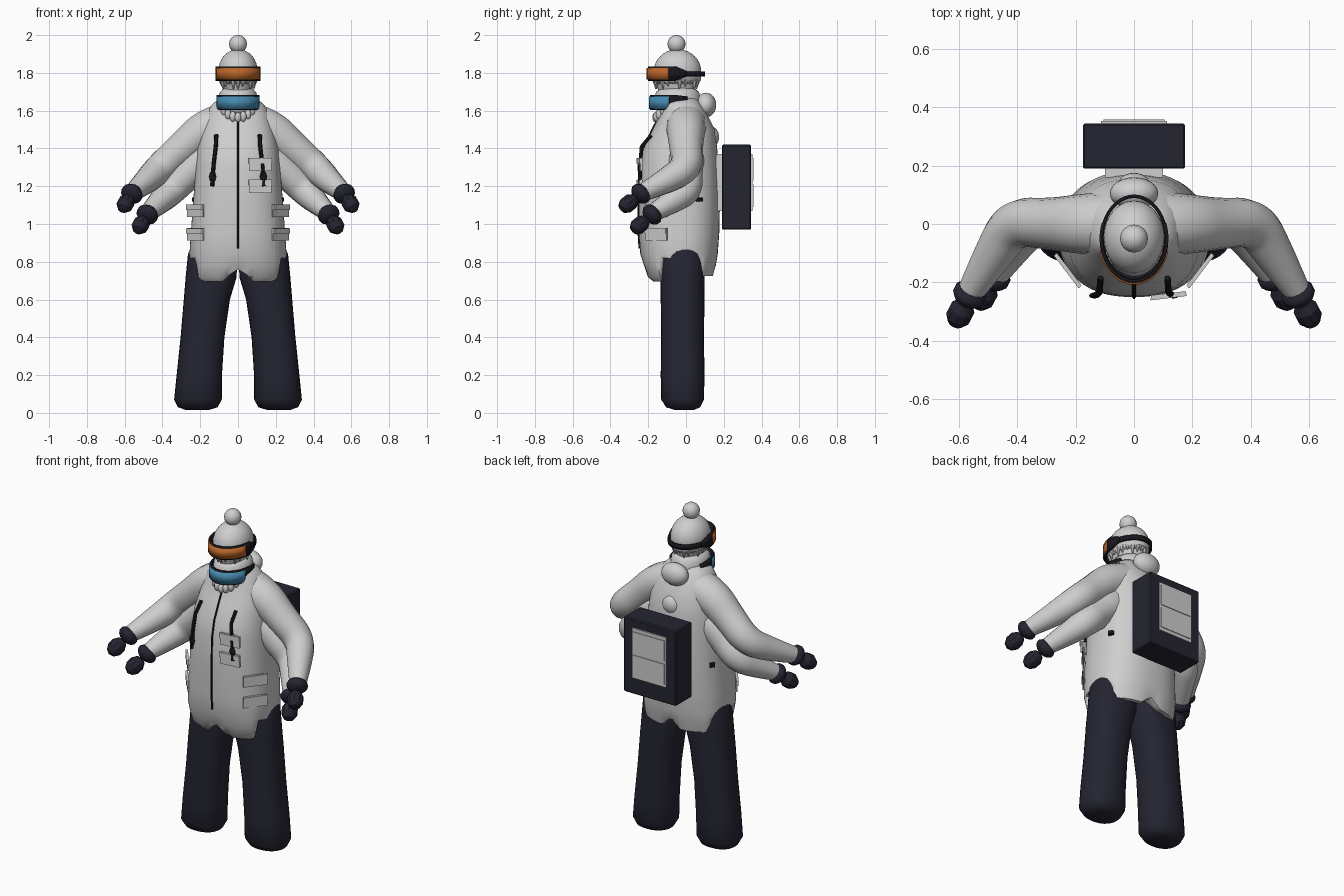
import bpy, bmesh, math
from mathutils import Vector

cube = bpy.data.objects.get("Cube")
if cube:
    bpy.data.objects.remove(cube, do_unlink=True)


def material(name, rgb):
    m = bpy.data.materials.new(name)
    m.use_nodes = True
    m.diffuse_color = (*rgb, 1)
    bsdf = m.node_tree.nodes["Principled BSDF"]
    bsdf.inputs["Base Color"].default_value = (*rgb, 1)
    bsdf.inputs["Roughness"].default_value = 0.8
    return m


LIGHT = material("pale grey", (0.62, 0.62, 0.62))
NAVY = material("dark navy", (0.018, 0.018, 0.032))
BLACK = material("black trim", (0.008, 0.008, 0.012))
ORANGE = material("orange lens", (0.5, 0.13, 0.02))
BLUE = material("blue mask", (0.06, 0.25, 0.42))


def finish(name, mesh, mat, smooth=40):
    ob = bpy.data.objects.new(name, mesh)
    bpy.context.collection.objects.link(ob)
    mesh.materials.clear()
    mesh.materials.append(mat)
    if smooth:
        bpy.ops.object.select_all(action="DESELECT")
        ob.select_set(True)
        bpy.context.view_layer.objects.active = ob
        bpy.ops.object.shade_smooth_by_angle(angle=math.radians(smooth))
    return ob


def from_bmesh(name, bm, mat, smooth=40):
    bmesh.ops.recalc_face_normals(bm, faces=bm.faces)
    mesh = bpy.data.meshes.new(name)
    bm.to_mesh(mesh)
    bm.free()
    return finish(name, mesh, mat, smooth)


def loft(name, mat, rings, n=2.0, seg=40, floor=None, smooth=50):
    """Rings are (z, centre x, centre y, half width, half depth)."""
    bm = bmesh.new()
    loops = []
    for z, cx, cy, rx, ry in rings:
        loop = []
        for i in range(seg):
            a = math.tau * i / seg
            c, s = math.cos(a), math.sin(a)
            x = cx + rx * math.copysign(abs(c) ** (2 / n), c)
            y = cy + ry * math.copysign(abs(s) ** (2 / n), s)
            loop.append(bm.verts.new((x, y, max(z, floor(c, s)) if floor else z)))
        loops.append(loop)
    for lo, hi in zip(loops, loops[1:]):
        for i in range(seg):
            j = (i + 1) % seg
            bm.faces.new((lo[i], lo[j], hi[j], hi[i]))
    bm.faces.new(loops[0])
    bm.faces.new(loops[-1])
    return from_bmesh(name, bm, mat, smooth)


def tube(name, mat, points, kind="NURBS", depth=1.0):
    """Points are (x, y, z, radius)."""
    cu = bpy.data.curves.new(name, "CURVE")
    cu.dimensions = "3D"
    cu.bevel_depth = depth
    cu.bevel_resolution = 5 if kind == "NURBS" else 1
    cu.use_fill_caps = True
    sp = cu.splines.new(kind)
    sp.points.add(len(points) - 1)
    for p, (x, y, z, r) in zip(sp.points, points):
        p.co, p.radius = (x, y, z, 1), r
    if kind == "NURBS":
        sp.order_u, sp.use_endpoint_u, sp.resolution_u = 3, True, 8
    tmp = bpy.data.objects.new(name + "_path", cu)
    mesh = bpy.data.meshes.new_from_object(tmp)
    bpy.data.objects.remove(tmp)
    return finish(name, mesh, mat, 50)


def ball(name, mat, loc, size, direction=(0, 0, 1), seg=24, smooth=60):
    bm = bmesh.new()
    bmesh.ops.create_uvsphere(bm, u_segments=seg, v_segments=seg // 2, radius=1)
    ob = from_bmesh(name, bm, mat, smooth)
    ob.location, ob.scale = loc, size
    ob.rotation_euler = Vector(direction).to_track_quat("Z", "Y").to_euler()
    return ob


def box(name, mat, loc, size, turn=0.0, bevel=0.0):
    bm = bmesh.new()
    bmesh.ops.create_cube(bm, size=1)
    bmesh.ops.scale(bm, vec=size, verts=bm.verts)
    if bevel:
        bmesh.ops.bevel(bm, geom=bm.edges[:], offset=bevel, segments=1, affect="EDGES")
    ob = from_bmesh(name, bm, mat, 0)
    ob.location, ob.rotation_euler.z = loc, turn
    return ob


def band(name, mat, rx, ry, stations, cy=-0.05, thick=0.012):
    """Strip round the head; stations are (degrees from front, low z, high z)."""
    bm = bmesh.new()
    prev = None
    for (a0, l0, h0), (a1, l1, h1) in zip(stations, stations[1:]):
        steps = max(2, int((a1 - a0) / 8))
        for k in range(steps + 1):
            t = k / steps
            a = math.radians(a0 + (a1 - a0) * t)
            x, y = rx * math.sin(a), cy - ry * math.cos(a)
            pair = [bm.verts.new((x, y, l0 + (l1 - l0) * t)),
                    bm.verts.new((x, y, h0 + (h1 - h0) * t))]
            if prev:
                bm.faces.new((prev[0], pair[0], pair[1], prev[1]))
            prev = pair
    bmesh.ops.remove_doubles(bm, verts=bm.verts, dist=0.0005)
    ob = from_bmesh(name, bm, mat, 40)
    mod = ob.modifiers.new("thickness", "SOLIDIFY")
    mod.thickness, mod.offset = thick, 0
    return ob


# Jacket with a stepped hem: high at the hips, low at the front and back
def hem(c, s):
    if abs(s) < 0.5:
        return 0.82
    if s < 0:
        return 0.695 + 0.065 * max(0, 1 - abs(c) / 0.3)
    return 0.725 + 0.05 * max(0, 1 - abs(c) / 0.2)


loft("jacket", LIGHT, [
    (0.86, 0, -0.02, 0.03, 0.03), (0.69, 0, -0.03, 0.22, 0.15),
    (0.72, 0, -0.03, 0.245, 0.175), (0.78, 0, -0.032, 0.255, 0.19),
    (0.84, 0, -0.037, 0.257, 0.205), (0.95, 0, -0.037, 0.25, 0.213),
    (1.12, 0, -0.035, 0.237, 0.215), (1.3, 0, -0.037, 0.225, 0.21),
    (1.4, 0, -0.03, 0.215, 0.195), (1.5, 0, -0.012, 0.195, 0.165),
    (1.58, 0, -0.012, 0.17, 0.125), (1.63, 0, -0.02, 0.14, 0.105),
    (1.665, 0, -0.03, 0.1, 0.09)], n=2.4, seg=64, floor=hem)

# Head, collar and knitted hat
loft("collar", LIGHT, [
    (1.57, 0, -0.04, 0.07, 0.09), (1.6, 0, -0.04, 0.1, 0.115),
    (1.65, 0, -0.045, 0.105, 0.125), (1.695, 0, -0.045, 0.098, 0.115),
    (1.72, 0, -0.045, 0.075, 0.09)])
loft("head", LIGHT, [(1.68, 0, -0.05, 0.065, 0.085), (1.73, 0, -0.05, 0.08, 0.105),
                     (1.78, 0, -0.05, 0.09, 0.115)])
hat = [(1.745, 0, -0.05, 0.085, 0.11), (1.76, 0, -0.05, 0.1, 0.13)]
for k in range(9):
    t = math.radians(k * 10.8)
    hat.append((1.81 + 0.115 * math.sin(t), 0, -0.045, 0.104 * math.cos(t), 0.125 * math.cos(t)))
loft("hat", LIGHT, hat)
ball("pompom", LIGHT, (0, -0.05, 1.953), (0.048,) * 3, seg=16)
ball("hood_roll", LIGHT, (0, 0.105, 1.63), (0.083, 0.055, 0.065))
ball("hood_tip", LIGHT, (0, 0.135, 1.46), (0.055, 0.04, 0.055))

# Tufts of hair below the hat and fur below the mask
for k in range(22):
    a = math.tau * k / 22
    tube("hair_tuft", LIGHT, [
        (0.09 * math.sin(a), -0.05 - 0.115 * math.cos(a), 1.765, 0.016),
        (0.085 * math.sin(a), -0.05 - 0.11 * math.cos(a), 1.715 + 0.012 * (k % 3), 0.003)], "POLY")
for k in range(-3, 4):
    a = math.radians(k * 16)
    ball("fur_tuft", LIGHT, (0.1 * math.sin(a), -0.04 - 0.12 * math.cos(a), 1.565 + 0.004 * k * k),
         (0.018, 0.018, 0.028), seg=10)

# Goggles and face mask
band("goggle_strap", BLACK, 0.11, 0.145, [(-180, 1.78, 1.808), (0, 1.78, 1.808), (180, 1.78, 1.808)])
band("goggle_frame", BLACK, 0.112, 0.146, [
    (-112, 1.782, 1.808), (-88, 1.758, 1.834), (88, 1.758, 1.834), (112, 1.782, 1.808)])
band("goggle_lens", ORANGE, 0.114, 0.15, [(-74, 1.766, 1.825), (74, 1.766, 1.825)], thick=0.016)
band("mask_frame", BLACK, 0.109, 0.135, [
    (-115, 1.65, 1.675), (-85, 1.603, 1.684), (85, 1.603, 1.684), (115, 1.65, 1.675)])
band("face_mask", BLUE, 0.111, 0.139, [(-74, 1.61, 1.676), (74, 1.61, 1.676)], thick=0.016)

for s, side in ((1, "left"), (-1, "right")):
    # Trouser legs
    loft(side + "_leg", NAVY, [
        (0.015, s * 0.215, -0.01, 0.06, 0.05), (0.03, s * 0.213, -0.015, 0.105, 0.09),
        (0.07, s * 0.212, -0.018, 0.126, 0.113), (0.2, s * 0.205, -0.018, 0.12, 0.116),
        (0.4, s * 0.188, -0.018, 0.116, 0.113), (0.6, s * 0.165, -0.018, 0.122, 0.116),
        (0.72, s * 0.142, -0.018, 0.135, 0.117), (0.84, s * 0.135, -0.018, 0.13, 0.117),
        (0.95, s * 0.12, -0.018, 0.1, 0.1)], n=2.3, seg=28)
    # Two pairs of arms with cuffs and mittens
    tube(side + "_upper_arm", LIGHT, [
        (s * 0.08, 0, 1.53, 0.11), (s * 0.17, 0.0, 1.51, 0.105), (s * 0.29, 0.0, 1.405, 0.088),
        (s * 0.41, 0.01, 1.3, 0.082), (s * 0.48, -0.1, 1.23, 0.07), (s * 0.565, -0.24, 1.16, 0.045)])
    tube(side + "_lower_arm", LIGHT, [
        (s * 0.08, 0, 1.4, 0.1), (s * 0.17, 0.0, 1.35, 0.1), (s * 0.26, 0.0, 1.27, 0.086),
        (s * 0.35, 0.01, 1.18, 0.08), (s * 0.41, -0.07, 1.12, 0.066), (s * 0.48, -0.18, 1.055, 0.045)])
    for pair, cuff, hand in (("upper", (0.562, -0.24, 1.16), (0.595, -0.305, 1.108)),
                             ("lower", (0.48, -0.18, 1.05), (0.515, -0.245, 0.995))):
        p, q = Vector((s * cuff[0], *cuff[1:])), Vector((s * hand[0], *hand[1:]))
        ball(f"{side}_{pair}_cuff", NAVY, p, (0.06, 0.06, 0.04), q - p, seg=14)
        ball(f"{side}_{pair}_mitten", NAVY, q, (0.047, 0.047, 0.058), q - p, seg=10, smooth=30)
    # Hip pockets, chest drawstring and back tab
    for z in (1.07, 0.945):
        box(side + "_hip_pocket", LIGHT, (s * 0.225, -0.157, z), (0.14, 0.008, 0.066), s * 0.92)
        box(side + "_hip_pocket_flap", LIGHT, (s * 0.229, -0.162, z + 0.018), (0.14, 0.008, 0.028), s * 0.92)
    tube(side + "_drawstring", BLACK, [
        (s * 0.115, -0.185, 1.47, 0.011), (s * 0.118, -0.235, 1.41, 0.011),
        (s * 0.13, -0.243, 1.31, 0.011), (s * 0.137, -0.245, 1.2, 0.011)], "POLY")
    ball(side + "_drawstring_toggle", BLACK, (s * 0.135, -0.245, 1.25), (0.02, 0.01, 0.03), seg=8)
    box(side + "_back_tab", BLACK, (s * 0.222, 0.07, 1.13), (0.03, 0.03, 0.022), s * 0.8)

# Front zip and chest pockets
tube("zip", BLACK, [(0, -0.142, 1.57, 0.006), (0, -0.178, 1.5, 0.006), (0, -0.226, 1.4, 0.006),
                    (0, -0.248, 1.3, 0.006), (0, -0.251, 1.12, 0.006), (0, -0.251, 0.95, 0.006),
                    (0, -0.246, 0.87, 0.006)], "POLY")
for z in (1.315, 1.2):
    box("chest_pocket", LIGHT, (0.118, -0.243, z), (0.12, 0.012, 0.07), 0.12)
    box("chest_pocket_flap", LIGHT, (0.118, -0.25, z + 0.02), (0.124, 0.008, 0.028), 0.12)

# Backpack with a pale panel
box("backpack", NAVY, (0, 0.267, 1.195), (0.35, 0.155, 0.45), bevel=0.006)
box("backpack_panel", LIGHT, (0, 0.348, 1.22), (0.225, 0.009, 0.3))
for z in (1.29, 1.15):
    box("backpack_panel_flap", LIGHT, (0, 0.354, z), (0.21, 0.006, 0.12))
box("backpack_mount", LIGHT, (0, 0.18, 1.22), (0.2, 0.04, 0.3))
